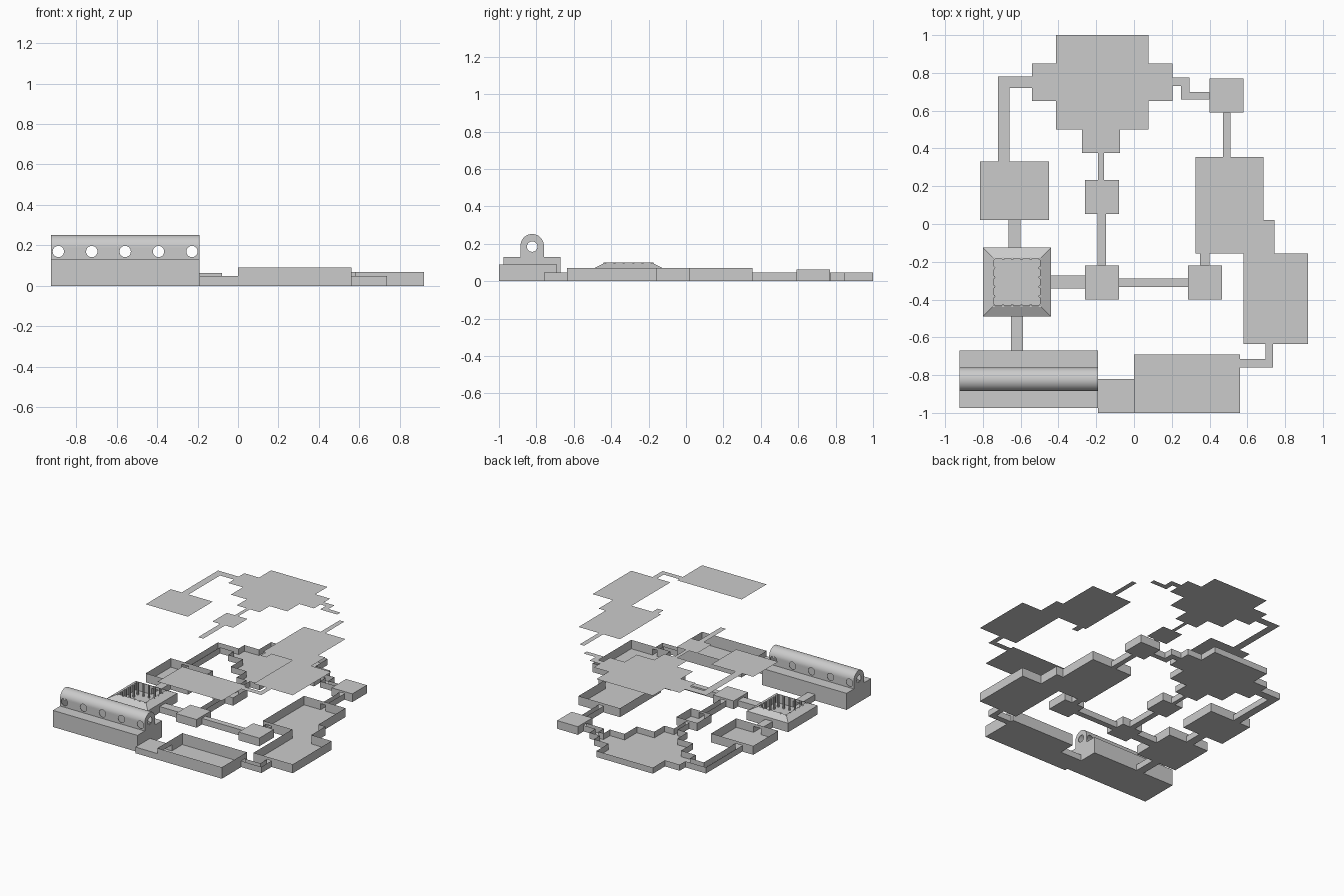
import bpy, bmesh, math
from mathutils import Matrix

if "Cube" in bpy.data.objects:
    bpy.data.objects.remove(bpy.data.objects["Cube"])

PASSAGE_H, LOW_H, ROOM_H = .048, .064, .07
CEILING_Z = .612
rooms = {}  # name -> [height, cover, rectangles]; cover: roof, lift (floating ceiling) or open


def rect(name, cx, cy, w, d, h=ROOM_H, cover="lift"):
    r = [round(v, 4) for v in (cx - w / 2, cy - d / 2, cx + w / 2, cy + d / 2)]
    rooms.setdefault(name, [h, cover, []])[2].append(r)


def link(name, a, b, axis, width, cover="roof"):
    """Straight passage on the centre line of room a, filling the gap to room b."""
    ra, rb = rooms[a][2][-1], rooms[b][2][-1]
    if ra[axis] > rb[axis]:
        lo, hi = rb[axis + 2], ra[axis]
    else:
        lo, hi = ra[axis + 2], rb[axis]
    side = 1 - axis
    c, s = [0, 0], [0, 0]
    c[axis], s[axis] = (lo + hi) / 2, hi - lo
    c[side], s[side] = (ra[side] + ra[side + 2]) / 2, width
    rect(name, *c, *s, PASSAGE_H, cover)


def finish(bm, name, dissolve=False):
    bmesh.ops.remove_doubles(bm, verts=bm.verts, dist=1e-5)
    if dissolve:
        bmesh.ops.dissolve_limit(bm, angle_limit=.01, verts=bm.verts, edges=bm.edges)
    bmesh.ops.recalc_face_normals(bm, faces=bm.faces)
    me = bpy.data.meshes.new(name)
    bm.to_mesh(me)
    bm.free()
    ob = bpy.data.objects.new(name, me)
    bpy.context.collection.objects.link(ob)
    return ob


def face(bm, *pts):
    bm.faces.new([bm.verts.new(p) for p in pts])


def flat(bm, x0, y0, x1, y1, z):
    face(bm, (x0, y0, z), (x1, y0, z), (x1, y1, z), (x0, y1, z))


# Main rooms
rect("great_hall", -.1675, .75, .49, .5, PASSAGE_H)
rect("great_hall", -.1675, .75, .745, .2)
rect("hall_porch", -.175, .4375, .2, .125, PASSAGE_H)
rect("west_room", -.6325, .175, .365, .31)
rect("courtyard", -.62, -.3075, .36, .365, cover="open")
rect("northeast_room", .715, -.0675, .06, .175)
rect("northeast_room", .505, .1, .36, .51)
rect("east_room", .75, -.395, .34, .48)
rect("south_room", .28, -.845, .56, .31, .09)

# Long hall: open nave between two roofed aisles
HALL_X, HALL_Y, HALL_L, HALL_H, NAVE_W, AISLE_W = -.5575, -.8225, .735, .13, .125, .09
rect("long_hall_nave", HALL_X, HALL_Y, HALL_L, NAVE_W, HALL_H, "open")
for s in (-1, 1):
    rect("long_hall_aisles", HALL_X, HALL_Y + s * (NAVE_W + AISLE_W) / 2, HALL_L, AISLE_W, HALL_H, "roof")
rect("hall_vestibule", -.095, -.91, .19, .18, PASSAGE_H, "roof")

# Small square rooms, all one size
for name, x, y, cover in (("corner_room", .49, .68, "roof"), ("middle_room", -.17, .1425, "lift"),
                          ("crossing_room", -.17, -.31, "roof"), ("side_room", .375, -.31, "roof")):
    rect(name, x, y, .18, .18, LOW_H, cover)

# Straight passages
link("west_passage", "west_room", "courtyard", 1, .065)
link("chapel_passage", "courtyard", "long_hall_aisles", 1, .065)
link("courtyard_passage", "courtyard", "crossing_room", 0, .07)
link("cross_passage", "crossing_room", "side_room", 0, .045)
link("side_passage", "side_room", "northeast_room", 1, .05, "lift")
link("northeast_passage", "corner_room", "northeast_room", 1, .04, "lift")
link("porch_passage", "hall_porch", "middle_room", 1, .03, "lift")
link("middle_passage", "middle_room", "crossing_room", 1, .045, "lift")

# Bent passages
rect("northwest_passage", -.63, .75, .18, .06, PASSAGE_H)
rect("northwest_passage", -.69, .525, .06, .39)
rect("southeast_passage", .6475, -.7375, .175, .045, PASSAGE_H)
rect("southeast_passage", .715, -.675, .04, .08)
rect("zigzag_passage", .25, .7525, .09, .045, PASSAGE_H)
rect("zigzag_passage", .2725, .695, .045, .07)
rect("zigzag_passage", .3475, .68, .105, .04)

# Grid of cells; walls rise wherever the neighbouring cell is lower, so doorways stay open
all_rects = [r for room in rooms.values() for r in room[2]]
xs = sorted({r[k] for r in all_rects for k in (0, 2)})
ys = sorted({r[k] for r in all_rects for k in (1, 3)})
cells = {}
for name, (h, cover, rs) in rooms.items():
    for x0, y0, x1, y1 in rs:
        for i in range(xs.index(x0), xs.index(x1)):
            for j in range(ys.index(y0), ys.index(y1)):
                cells.setdefault((i, j), (name, h))

# Floor, walls and seated roof of each room, plus the floating ceilings
meshes = {name: bmesh.new() for name in rooms}
ceilings = bmesh.new()
for (i, j), (name, h) in cells.items():
    bm, cover = meshes[name], rooms[name][1]
    box = xs[i], ys[j], xs[i + 1], ys[j + 1]
    x0, y0, x1, y1 = box
    flat(bm, *box, 0)
    if cover == "roof":
        flat(bm, *box, h)
    elif cover == "lift":
        flat(ceilings, *box, CEILING_Z)
    for key, a, b in (((i - 1, j), (x0, y0), (x0, y1)), ((i + 1, j), (x1, y0), (x1, y1)),
                      ((i, j - 1), (x0, y0), (x1, y0)), ((i, j + 1), (x0, y1), (x1, y1))):
        low = cells.get(key, ("", 0))[1]
        if low < h:
            face(bm, (*a, low), (*b, low), (*b, h), (*a, h))
for name, bm in meshes.items():
    finish(bm, name, True)
finish(ceilings, "lifted_ceilings", True)


# Sloping courtyard roof around an open middle, with pillars along its inner edge
def ring(inset):
    x0, y0, x1, y1 = rooms["courtyard"][2][0]
    x0, y0, x1, y1 = x0 + inset, y0 + inset, x1 - inset, y1 - inset
    return [(x0, y0), (x1, y0), (x1, y1), (x0, y1)]


outer, inner = ring(0), ring(.058)
slope, pillars = bmesh.new(), bmesh.new()
for k in range(4):
    n = (k + 1) % 4
    face(slope, (*outer[k], ROOM_H), (*outer[n], ROOM_H), (*inner[n], .1), (*inner[k], .1))
    for s in range(5):
        x, y = (p + (q - p) * s / 5 for p, q in zip(inner[k], inner[n]))
        bmesh.ops.create_cone(pillars, cap_ends=True, segments=8, radius1=.008, radius2=.008,
                              depth=.098, matrix=Matrix.Translation((x, y, .05)))
finish(slope, "courtyard_roof")
finish(pillars, "courtyard_pillars")


# Barrel vault over the nave
def vault(name, length, r, bottom):
    arc = [(r * math.cos(math.pi * k / 24), .19 + r * math.sin(math.pi * k / 24)) for k in range(25)]
    bm = bmesh.new()
    f = bm.faces.new([bm.verts.new((HALL_X - length / 2, HALL_Y + y, z))
                      for y, z in [(r, bottom)] + arc + [(-r, bottom)]])
    ext = bmesh.ops.extrude_face_region(bm, geom=[f])
    bmesh.ops.translate(bm, vec=(length, 0, 0),
                        verts=[v for v in ext["geom"] if isinstance(v, bmesh.types.BMVert)])
    return finish(bm, name)


def cut(target, cutter):
    mod = target.modifiers.new("cut", 'BOOLEAN')
    mod.operation, mod.object, mod.solver = 'DIFFERENCE', cutter, 'EXACT'
    bpy.context.view_layer.objects.active = target
    bpy.ops.object.modifier_apply(modifier=mod.name)
    bpy.data.objects.remove(cutter)


roof = vault("long_hall_vault", HALL_L, NAVE_W / 2, HALL_H)
cut(roof, vault("vault_hollow", HALL_L - .008, NAVE_W / 2 - .004, .1))


# Round windows: five through the sides, one through both ends
def window(x, z, axis, depth):
    bm = bmesh.new()
    m = Matrix.Translation((x, HALL_Y, z)) @ Matrix.Rotation(math.pi / 2, 4, axis)
    bmesh.ops.create_cone(bm, cap_ends=True, segments=24, radius1=.028, radius2=.028, depth=depth, matrix=m)
    cut(roof, finish(bm, "window_cutter"))


for k in range(-2, 3):
    window(HALL_X + .165 * k, .17, 'X', .3)
window(HALL_X, .185, 'Y', 1)
bpy.ops.object.select_all(action='DESELECT')
roof.select_set(True)
bpy.context.view_layer.objects.active = roof
bpy.ops.object.shade_smooth_by_angle(angle=math.radians(30))
